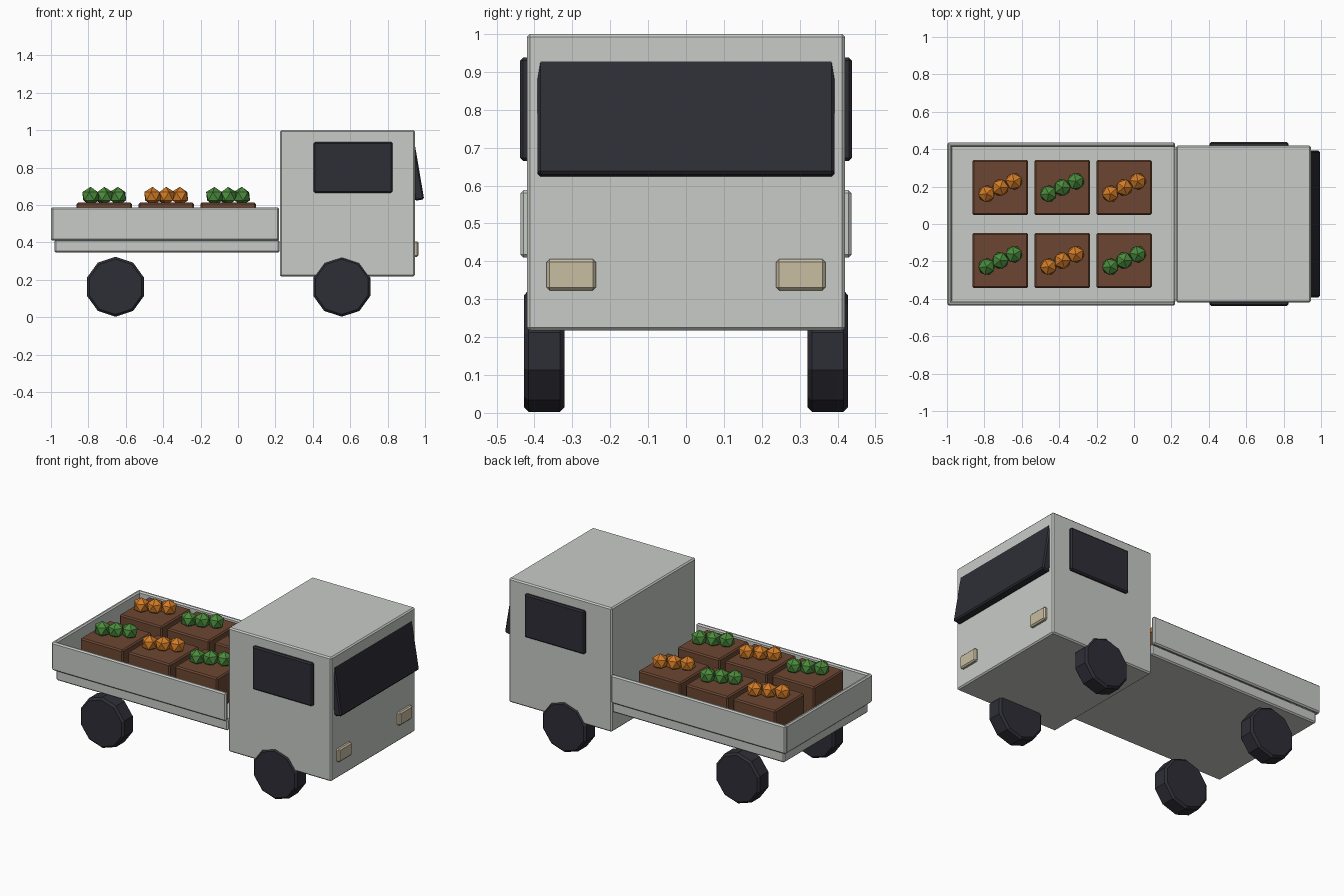
import bpy
import math

cube = bpy.data.objects.get("Cube")
if cube:
    bpy.data.objects.remove(cube, do_unlink=True)


def material(name, r, g, b):
    m = bpy.data.materials.new(name)
    m.use_nodes = True
    m.diffuse_color = (r, g, b, 1)
    m.node_tree.nodes["Principled BSDF"].inputs["Base Color"].default_value = (r, g, b, 1)
    return m


GREY = material("body_grey", 0.58, 0.6, 0.57)
DARK = material("dark_glass_and_rubber", 0.027, 0.027, 0.037)
CREAM = material("lamp_cream", 0.58, 0.51, 0.36)
BROWN = material("crate_brown", 0.15, 0.062, 0.032)
ORANGE = material("orange_fruit", 0.65, 0.2, 0.02)
GREEN = material("green_vegetable", 0.07, 0.26, 0.045)


def finish(name, mat, bevel=0):
    ob = bpy.context.object
    ob.name = name
    ob.data.materials.append(mat)
    if bevel:
        mod = ob.modifiers.new("edge_bevel", "BEVEL")
        mod.width = bevel
        mod.segments = 1
        mod.limit_method = "ANGLE"
        mod.angle_limit = math.radians(50)
    return ob


def box(name, mat, xs, ys, zs, bevel=0.008):
    """Box spanning the given ranges, with softened edges."""
    spans = (xs, ys, zs)
    bpy.ops.mesh.primitive_cube_add(size=1, location=[sum(s) / 2 for s in spans])
    ob = bpy.context.object
    ob.scale = [s[1] - s[0] for s in spans]
    bpy.ops.object.transform_apply(location=False, rotation=False, scale=True)
    return finish(name, mat, bevel)


def mirrored(side, a, b):
    return sorted((side * a, side * b))


SIDES = (("left", 1), ("right", -1))

# Cab and load bed
box("cab", GREY, (0.225, 0.945), (-0.42, 0.42), (0.217, 1.0))
box("bed_floor", GREY, (-0.98, 0.222), (-0.42, 0.42), (0.345, 0.415))
box("tailgate", GREY, (-1.0, -0.975), (-0.43, 0.43), (0.41, 0.588))

# Parts on both flanks
for label, s in SIDES:
    box(label + "_bed_wall", GREY, (-0.998, 0.22), mirrored(s, 0.412, 0.437), (0.41, 0.588))
    box(label + "_window", DARK, (0.405, 0.825), mirrored(s, 0.41, 0.438), (0.665, 0.938))
    box(label + "_headlight", CREAM, (0.93, 0.965), mirrored(s, 0.238, 0.368), (0.323, 0.406))
    for end, x in (("rear", -0.655), ("front", 0.555)):
        bpy.ops.mesh.primitive_cylinder_add(
            vertices=10, radius=0.16, depth=0.108,
            location=(x, s * 0.374, 0.163), rotation=(math.pi / 2, 0, 0))
        finish(label + "_" + end + "_wheel", DARK, 0.012)

# Windscreen leaning outwards at its lower edge
screen = box("windscreen", DARK, (-0.025, 0.025), (-0.392, 0.392), (-0.165, 0.165))
screen.rotation_euler.y = math.radians(-9.6)
screen.location = (0.943, 0, 0.789)

# Crates in two rows, each with a diagonal line of three pieces of produce
for row, (label, s) in enumerate(SIDES):
    for col in range(3):
        x, y = -0.715 + 0.331 * col, s * 0.195
        name = label + "_crate_" + str(col + 1)
        box(name, BROWN, (x - 0.148, x + 0.148), (y - 0.148, y + 0.148), (0.41, 0.613))
        produce, mat = (("orange", ORANGE), ("greens", GREEN))[(row + col) % 2]
        for k in (-1, 0, 1):
            bpy.ops.mesh.primitive_ico_sphere_add(
                subdivisions=1, radius=0.05, rotation=(0, 0, 0.5 * k),
                location=(x + 0.073 * k, y + 0.033 * k, 0.647))
            finish(name + "_" + produce + "_" + str(k + 2), mat)
